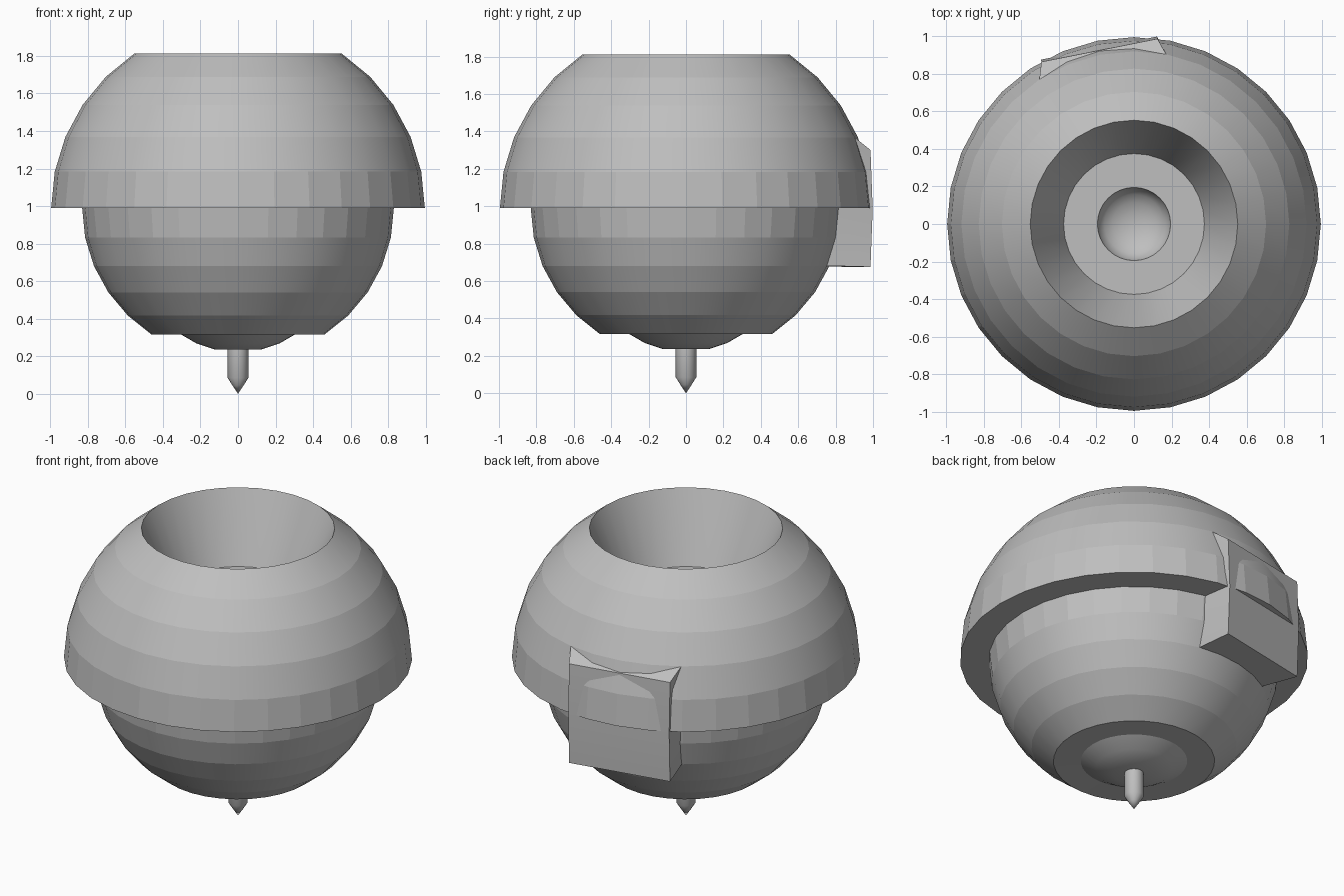
import bpy, bmesh, math
from mathutils import Vector

if "Cube" in bpy.data.objects:
    bpy.data.objects.remove(bpy.data.objects["Cube"])

grey = bpy.data.materials.new("mid grey")
grey.diffuse_color = (0.52, 0.52, 0.52, 1)
grey.use_nodes = True
grey.node_tree.nodes["Principled BSDF"].inputs["Base Color"].default_value = grey.diffuse_color
STEP = math.pi / 16      # 32 sides round, 16 rings high
ZC = 0.99                # height of the sphere centre


def finish(name, bm, angle):
    me = bpy.data.meshes.new(name)
    bm.to_mesh(me)
    bm.free()
    ob = bpy.data.objects.new(name, me)
    bpy.context.collection.objects.link(ob)
    me.materials.append(grey)
    bpy.ops.object.select_all(action='DESELECT')
    ob.select_set(True)
    bpy.context.view_layer.objects.active = ob
    bpy.ops.object.shade_smooth_by_angle(angle=math.radians(angle))
    return ob


def lathe(name, profile, sides=32, angle=30):
    """Turn (radius, z) points, listed bottom to top along the outside."""
    bm = bmesh.new()
    rings = []
    for r, z in profile:
        if r < 1e-4:
            rings.append([bm.verts.new((0, 0, z))])
        else:
            rings.append([bm.verts.new((r * math.cos(a), r * math.sin(a), z))
                          for a in (i * 2 * math.pi / sides for i in range(sides))])
    for lo, hi in zip(rings, rings[1:]):
        for i in range(sides):
            j = (i + 1) % sides
            face = []
            for v in (lo[i % len(lo)], lo[j % len(lo)], hi[j % len(hi)], hi[i % len(hi)]):
                if v not in face:
                    face.append(v)
            bm.faces.new(face)
    return finish(name, bm, angle)


# lower hemisphere, dome overhang and dome up to the rim
lower = [(0.83 * math.cos(k * STEP), ZC - 0.81 * math.sin(k * STEP)) for k in range(5, -1, -1)]
dome = [(0.995 * math.cos(k * STEP), ZC + 0.988 * math.sin(k * STEP)) for k in range(6)]
lathe("body_shell", [(0.28, 0.317)] + lower + dome, angle=11)

# funnel, ledge and central dimple in the top
dimple = [(0.195 * math.cos(t), 1.395 - 0.12 * math.sin(t))
          for t in (i * math.pi / 10 for i in range(6))]
lathe("top_funnel", [dome[-1], (0.385, 1.42), (0.375, 1.395)] + dimple)

# shallow cap underneath
lathe("bottom_cap", [(0, 0.235), (0.12, 0.235), (0.22, 0.268), (0.31, 0.32)])

# pointed pin
lathe("bottom_pin", [(0, 0), (0.03, 0.045), (0.055, 0.085), (0.055, 0.25)], sides=16, angle=35)

# raised hatch on the back, straddling the overhang
bm = bmesh.new()
mid = math.radians(101.25)
n = Vector((math.cos(mid), math.sin(mid), 0))
u = Vector((math.sin(mid), -math.cos(mid), 0))
up = Vector((0, 0, 1))
rows = []
# outer distance, outer z, inner radius, inner z
for d, zo, ri, zi in ((0.943, 0.675, 0.74, 0.682), (0.955, 0.985, 0.80, 0.985),
                      (0.943, 1.30, 0.91, 1.375)):
    cu, cn = ri * math.sin(2 * STEP), ri * math.cos(2 * STEP)
    rows.append([bm.verts.new(p) for p in (
        -u * cu + n * cn + up * zi, -u * 0.315 + n * d + up * zo,
        u * 0.315 + n * d + up * zo, u * cu + n * cn + up * zi)])
for a, b in zip(rows, rows[1:]):
    for i in range(3):
        bm.faces.new((a[i], a[i + 1], b[i + 1], b[i]))
bm.faces.new(rows[0])
bm.faces.new(rows[-1])
bmesh.ops.recalc_face_normals(bm, faces=bm.faces)
# make sure the outer face points away from the body
bm.normal_update()
outer = max(bm.faces, key=lambda f: f.calc_center_median().dot(n))
if outer.normal.dot(n) < 0:
    bmesh.ops.reverse_faces(bm, faces=bm.faces)
finish("back_hatch", bm, 10)
